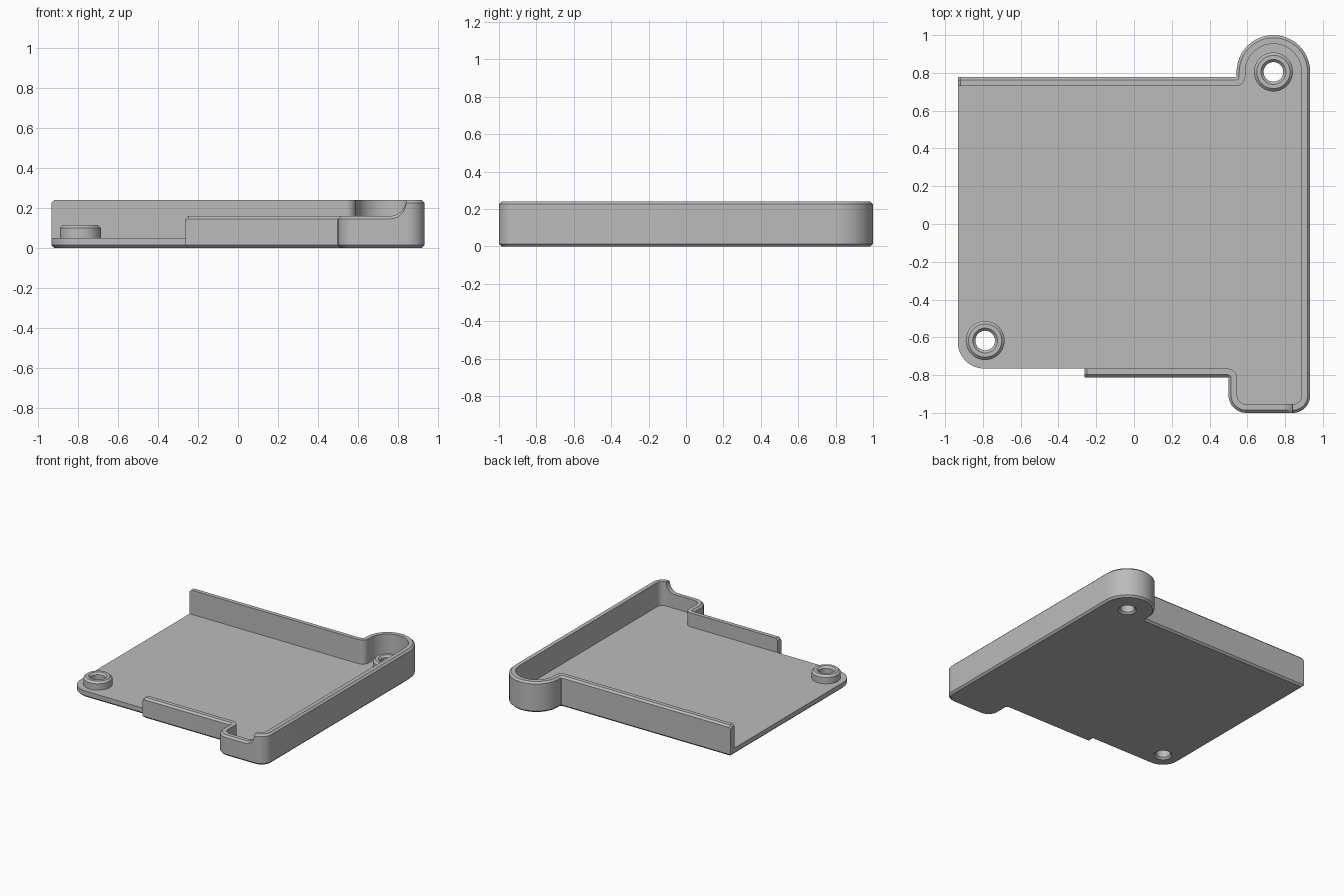
import bpy
import bmesh
from math import sin, cos, pi, sqrt
from mathutils import Vector

cube = bpy.data.objects.get("Cube")
if cube:
    bpy.data.objects.remove(cube, do_unlink=True)

FLOOR, LOW, HIGH = 0.05, 0.16, 0.24
CHAMFER, THICK = 0.014, 0.046
SIDE, SWEEP_X, SWEEP_R = 0.933, 0.76, 0.08

grey = bpy.data.materials.new("grey_plastic")
grey.use_nodes = True
colour = (0.5, 0.5, 0.5, 1)
grey.diffuse_color = colour
grey.node_tree.nodes["Principled BSDF"].inputs["Base Color"].default_value = colour


def rounded(corners, closed, steps=12):
    """Turn (x, y, radius) corners into a path with filleted corners."""
    path = []
    n = len(corners)
    for i, (x, y, r) in enumerate(corners):
        p = Vector((x, y))
        if r == 0 or (not closed and i in (0, n - 1)):
            path.append(p)
            continue
        a = (Vector(corners[i - 1][:2]) - p).normalized()
        b = (Vector(corners[(i + 1) % n][:2]) - p).normalized()
        centre = p + (a + b) * r          # all filleted corners are square
        for k in range(steps + 1):
            t = k / steps * pi / 2
            q = centre - b * r * cos(t) - a * r * sin(t)
            if not path or (q - path[-1]).length > 1e-5:
                path.append(q)
    return path


def inset(path, d, closed):
    """Offset a clockwise path inwards with mitred corners."""
    out = []
    n = len(path)
    for i, p in enumerate(path):
        before = p - path[i - 1] if closed or i > 0 else path[1] - p
        after = path[(i + 1) % n] - p if closed or i < n - 1 else before
        na = Vector((before.y, -before.x)).normalized()
        nb = Vector((after.y, -after.x)).normalized()
        out.append(p + (na + nb) * d / (1 + na.dot(nb)))
    return out


def ring(bm, points, z):
    return [bm.verts.new((p.x, p.y, z)) for p in points]


def bridge(bm, a, b):
    n = len(a)
    for i in range(n):
        j = (i + 1) % n
        bm.faces.new((a[i], a[j], b[j], b[i]))


def loop_edges(bm, verts):
    return [bm.edges.get((v, verts[i - 1])) for i, v in enumerate(verts)]


def finish(bm, name):
    bmesh.ops.recalc_face_normals(bm, faces=bm.faces)
    mesh = bpy.data.meshes.new(name)
    bm.to_mesh(mesh)
    bm.free()
    mesh.materials.append(grey)
    obj = bpy.data.objects.new(name, mesh)
    bpy.context.collection.objects.link(obj)
    bpy.ops.object.select_all(action="DESELECT")
    obj.select_set(True)
    bpy.context.view_layer.objects.active = obj
    bpy.ops.object.shade_smooth_by_angle(angle=pi / 6)


# Corners shared by floor and wall, clockwise from the back right
back = [(-SIDE, 0.777, 0), (0.543, 0.777, 0.004), (0.543, 1, 0.195),
        (SIDE, 1, 0.195), (SIDE, -1, 0.092)]
front = [(0.5, -1, 0.095), (0.5, -0.812, 0.004), (-0.262, -0.812, 0)]
free_edge = [(-0.262, -0.765, 0), (-SIDE, -0.765, 0.14)]

# Floor with chamfered underside and two raised screw bosses
bm = bmesh.new()
outline = rounded(back + front + free_edge, True)
under = ring(bm, inset(outline, CHAMFER, True), 0)
lower = ring(bm, outline, CHAMFER)
upper = ring(bm, outline, FLOOR)
bridge(bm, under, lower)
bridge(bm, lower, upper)
top_edges, bottom_edges = loop_edges(bm, upper), loop_edges(bm, under)
boss_profile = [(0.103, FLOOR), (0.103, 0.1), (0.088, 0.115), (0.066, 0.115),
                (0.052, 0.1), (0.052, CHAMFER), (0.066, 0)]
for cx, cy in ((-0.788, -0.617), (0.738, 0.805)):
    rings = []
    for r, z in boss_profile:
        circle = [Vector((cx + r * cos(k * pi / 24), cy + r * sin(k * pi / 24)))
                  for k in range(48)]
        rings.append(ring(bm, circle, z))
    for a, b in zip(rings, rings[1:]):
        bridge(bm, a, b)
    top_edges += loop_edges(bm, rings[0])
    bottom_edges += loop_edges(bm, rings[-1])
for edges in (top_edges, bottom_edges):
    bmesh.ops.triangle_fill(bm, edges=edges, use_beauty=True)
finish(bm, "floor_with_bosses")


# Wall: one section swept along the outline, dipping in a curve at the front
def wall_height(p):
    if p.y > 0 or p.x >= SWEEP_X + SWEEP_R:
        return HIGH
    dx = max(0, p.x - SWEEP_X)
    return HIGH - sqrt(max(0, SWEEP_R ** 2 - dx ** 2))


dip = [(SWEEP_X + SWEEP_R * cos(k * pi / 24), -1, 0) for k in range(13)]
corners = back + dip + front
# extra points next to both ends for the bevelled end corners
corners.insert(1, (-SIDE + CHAMFER, 0.777, 0))
corners.insert(-1, (-0.262 + CHAMFER, -0.812, 0))
path = rounded(corners, False)
mid, inner = inset(path, CHAMFER, False), inset(path, THICK, False)
bm = bmesh.new()
sections = []
for i, (o, m, n) in enumerate(zip(path, mid, inner)):
    h = wall_height(o)
    if i in (0, len(path) - 1):
        h -= CHAMFER
    section = [(o, FLOOR), (o, h - CHAMFER), (m, h), (n, h), (n, FLOOR)]
    sections.append([bm.verts.new((p.x, p.y, z)) for p, z in section])
for a, b in zip(sections, sections[1:]):
    bridge(bm, a, b)
bm.faces.new(sections[0])
bm.faces.new(sections[-1])
finish(bm, "rim_wall")
